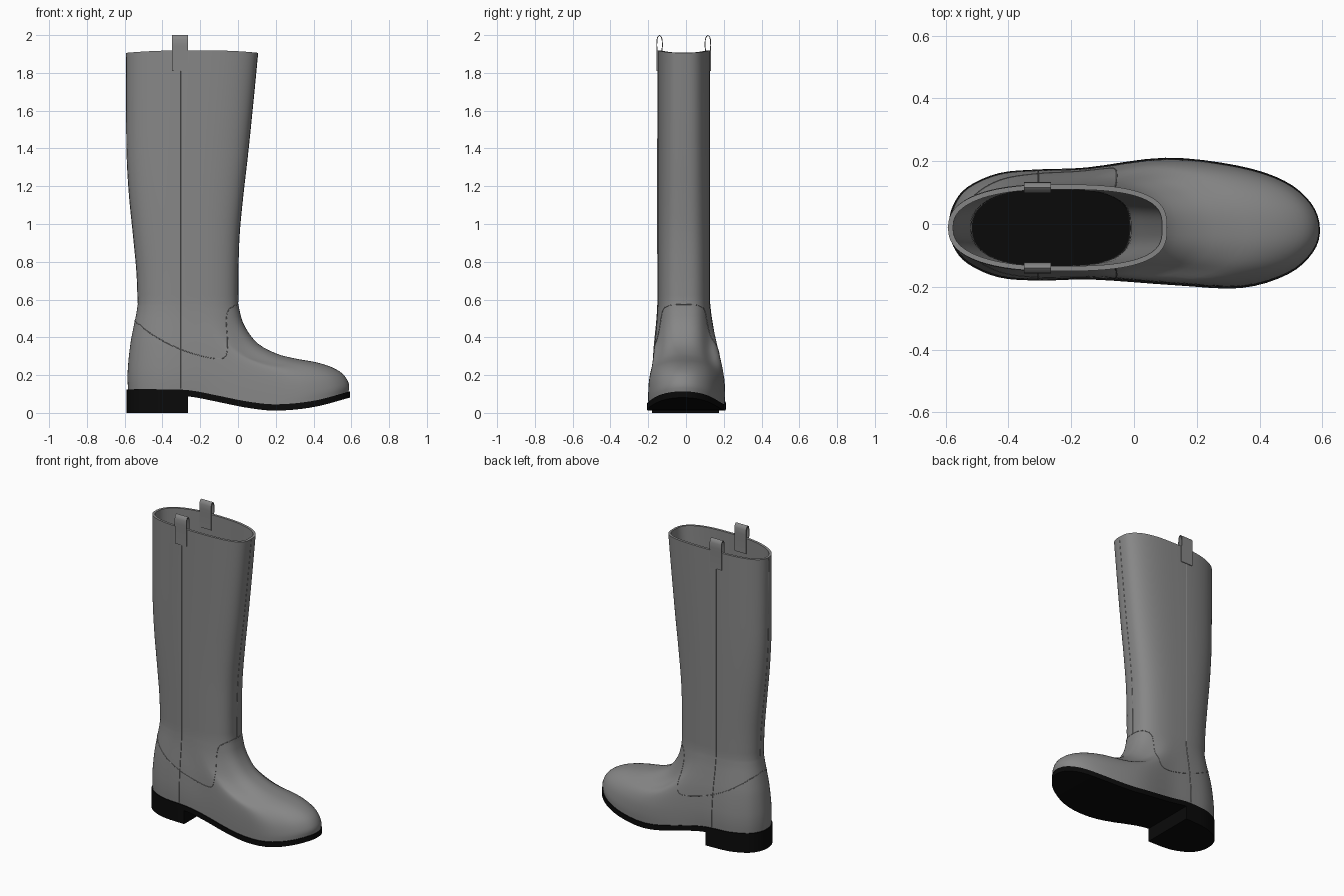
import bpy, math
from mathutils import Vector
from mathutils.bvhtree import BVHTree

if "Cube" in bpy.data.objects:
    bpy.data.objects.remove(bpy.data.objects["Cube"])

N = 80  # columns around the boot


def spline(tab, x):
    """Smooth interpolation of rows (key, v1, v2, ...)."""
    x = max(tab[0][0], min(tab[-1][0], x))
    i = max(j for j in range(len(tab) - 1) if tab[j][0] <= x)
    a, b = tab[i], tab[i + 1]
    p, q = tab[max(i - 1, 0)], tab[min(i + 2, len(tab) - 1)]
    h = b[0] - a[0]
    u = (x - a[0]) / h
    out = []
    for c in range(1, len(a)):
        m0 = (b[c] - p[c]) / (b[0] - p[0]) * h
        m1 = (q[c] - a[c]) / (q[0] - a[0]) * h
        out.append((2*u**3 - 3*u*u + 1) * a[c] + (u**3 - 2*u*u + u) * m0
                   + (3*u*u - 2*u**3) * b[c] + (u**3 - u*u) * m1)
    return out


def mesh_object(name, verts, faces, mat=None, thickness=0, offset=-1):
    me = bpy.data.meshes.new(name)
    me.from_pydata([tuple(v) for v in verts], [], faces)
    ob = bpy.data.objects.new(name, me)
    bpy.context.collection.objects.link(ob)
    if mat:
        me.materials.append(mat)
    bpy.ops.object.select_all(action='DESELECT')
    ob.select_set(True)
    bpy.context.view_layer.objects.active = ob
    if thickness:
        mod = ob.modifiers.new("thickness", 'SOLIDIFY')
        mod.thickness = thickness
        mod.offset = offset
        bpy.ops.object.modifier_apply(modifier=mod.name)
    bpy.ops.object.shade_smooth_by_angle(angle=math.radians(40))
    return ob


def loft(rows, n):
    return [(r*n + k, r*n + (k+1) % n, (r+1)*n + (k+1) % n, (r+1)*n + k)
            for r in range(rows - 1) for k in range(n)]


def material(name, v):
    m = bpy.data.materials.new(name)
    m.diffuse_color = (v, v, v, 1)
    m.use_nodes = True
    m.node_tree.nodes["Principled BSDF"].inputs["Base Color"].default_value = m.diffuse_color
    return m


black = material("black_rubber", .003)
leather = material("dark_grey_leather", .24)

# Sole outline (toe, left side, heel, right side) and sole height along x
OUT = [(.592, -.015), (.565, .065), (.48, .137), (.33, .186), (.1, .211),
       (-.15, .18), (-.3, .174), (-.43, .162), (-.53, .118), (-.576, .06),
       (-.589, -.004), (-.576, -.07), (-.53, -.126), (-.43, -.17), (-.3, -.18),
       (-.13, -.177), (.13, -.195), (.34, -.204), (.49, -.16), (.57, -.09)]
OUT_T = [(i, *OUT[i % 20]) for i in range(-2, 23)]
SOLE_Z = [(-.6, .125), (-.42, .125), (-.26, .12), (-.1, .09), (.05, .06),
          (.2, .045), (.4, .064), (.6, .116)]
outline = [spline(OUT_T, 20 * k / N) for k in range(N)]

# Shaft: z, back x, front x
SHAFT = [(.58, -.53, 0), (.75, -.537, .001), (.95, -.556, .008),
         (1.15, -.576, .027), (1.35, -.588, .05), (1.6, -.591, .076),
         (1.91, -.592, .106)]


def shaft_point(k, z):
    a = 2 * math.pi * k / N
    xb, xf = spline(SHAFT, z)
    c, s = math.cos(a), math.sin(a)
    e = 2 / 2.9 if c > 0 else 2 / 2.4
    x = (xb + xf) / 2 + (xf - xb) / 2 * math.copysign(abs(c) ** e, c)
    y = -.012 + .138 * math.copysign(abs(s) ** e, s)
    return Vector((x, y, z + .013 * s * s * max(0, (z - 1.7) / .2)))


# Column profiles from sole to ankle: inward fraction, height fraction
TOE = [(0, 0, 0), (1, -.005, .09), (2, .045, .2), (3, .145, .28), (4, .29, .338),
       (5, .49, .383), (6, .66, .44), (7, .83, .56), (8, .95, .77), (9, 1, 1)]
SIDE = [(0, 0, 0), (1, -.05, .11), (2, -.04, .22), (3, .03, .33), (4, .13, .44),
        (5, .27, .56), (6, .45, .67), (7, .65, .78), (8, .85, .89), (9, 1, 1)]
FOOT_ROWS, SHAFT_ROWS = 30, 30
verts = []
for r in range(FOOT_ROWS):
    s = 9 * r / FOOT_ROWS
    th, tv = spline(TOE, s)
    sh, sv = spline(SIDE, s)
    for k in range(N):
        px, py = outline[k][0] * .988, outline[k][1] * .97
        P = Vector((px, py, spline(SOLE_Z, px)[0] - .004))
        Q = shaft_point(k, .58)
        w = max(0, min(1, ((Q - P).to_2d().length / .59 - .05) / .82))
        w = w * w * (3 - 2 * w)
        h, v = sh + (th - sh) * w, sv + (tv - sv) * w
        verts.append(Vector((P.x + (Q.x - P.x) * h, P.y + (Q.y - P.y) * h,
                             P.z + (Q.z - P.z) * v)))
for r in range(SHAFT_ROWS + 1):
    z = .58 + (1.906 - .58) * r / SHAFT_ROWS
    verts += [shaft_point(k, z) for k in range(N)]
faces = loft(FOOT_ROWS + SHAFT_ROWS + 1, N)
bvh = BVHTree.FromPolygons(verts, faces)
mesh_object("boot_upper", verts, faces, leather, thickness=.016)


# Sole and heel: outline slabs capped with cross strips
def slab(name, pts, bottom, top):
    n = len(pts)
    v = [(x, y, bottom(x)) for x, y in pts] + [(x, y, top(x)) for x, y in pts]
    f = loft(2, n)
    for k in range(n // 2):
        quad = list(dict.fromkeys((k, (n - k) % n, (n - k - 1) % n, k + 1)))
        if len(quad) > 2:
            f.append(quad)
            f.append([i + n for i in reversed(quad)])
    mesh_object(name, v, f, black)


slab("sole", outline, lambda x: spline(SOLE_Z, x)[0] - .033,
     lambda x: spline(SOLE_Z, x)[0])
back = [p for p in outline if p[0] < -.265]
heel = [(-.265, back[0][1])] + back + [(-.265, back[-1][1])]
n = len(heel)
mesh_object("heel_block", [(x, y, 0) for x, y in heel] + [(x, y, .11) for x, y in heel],
            loft(2, n) + [tuple(range(n))[::-1], tuple(range(n, 2 * n))], black)


# Piped seams snapped to the leather surface
def seam(name, pts, radius):
    cu = bpy.data.curves.new(name, 'CURVE')
    cu.dimensions = '3D'
    cu.bevel_depth = radius
    cu.bevel_resolution = 1
    cu.materials.append(leather)
    dense = [a.lerp(b, i / 6) for a, b in zip(pts, pts[1:]) for i in range(6)] + [pts[-1]]
    dense = [bvh.find_nearest(p)[0] for p in dense]
    sp = cu.splines.new('POLY')
    sp.points.add(len(dense) - 1)
    for q, p in zip(sp.points, dense):
        q.co = (*p, 1)
    bpy.context.collection.objects.link(bpy.data.objects.new(name, cu))


def side_hit(x, z, side):
    start = Vector((x, .5 * side, z))
    hit = bvh.ray_cast(start, Vector((0, -side, 0)))[0]
    return hit or bvh.find_nearest(Vector((x, -.012, z)))[0]


VAMP = [(0, -.535, .485), (1, -.49, .44), (2, -.4, .382), (3, -.3, .335),
        (4, -.2, .303), (5, -.11, .286), (6, -.066, .3), (7, -.055, .37),
        (8, -.062, .49), (9, -.05, .545), (10, -.015, .57)]
for side, label in ((1, "left"), (-1, "right")):
    path = [side_hit(*spline(VAMP, i / 4), side) for i in range(2, 41)]
    path = [Vector((-.54, -.012, .49))] + path + [Vector((.005, -.012, .575))]
    seam(label + "_vamp_seam", path, .002)
    seam(label + "_side_seam",
         [side_hit(-.305, .13 + 1.77 * i / 30, side) for i in range(31)], .003)
for name, k in (("front_seam", 0), ("back_seam", N // 2)):
    seam(name, [shaft_point(k, .58 + 1.32 * i / 20) for i in range(21)], .0015)

# Pull tabs: strap loops over the rim
STRAP = [(.004, 1.81), (.004, 1.915), (.006, 1.945), (.005, 1.975), (0, 1.991),
         (-.009, 1.998), (-.018, 1.991), (-.023, 1.975), (-.024, 1.945),
         (-.022, 1.915), (-.022, 1.82)]
for side, label in ((1, "left"), (-1, "right")):
    wall = side_hit(-.305, 1.9, side).y
    v = [(x, wall + side * d, z) for d, z in STRAP for x in (-.35, -.265)]
    f = [(2*i, 2*i + 1, 2*i + 3, 2*i + 2) for i in range(len(STRAP) - 1)]
    mesh_object(label + "_pull_tab", v, f, leather, thickness=.005, offset=0)
